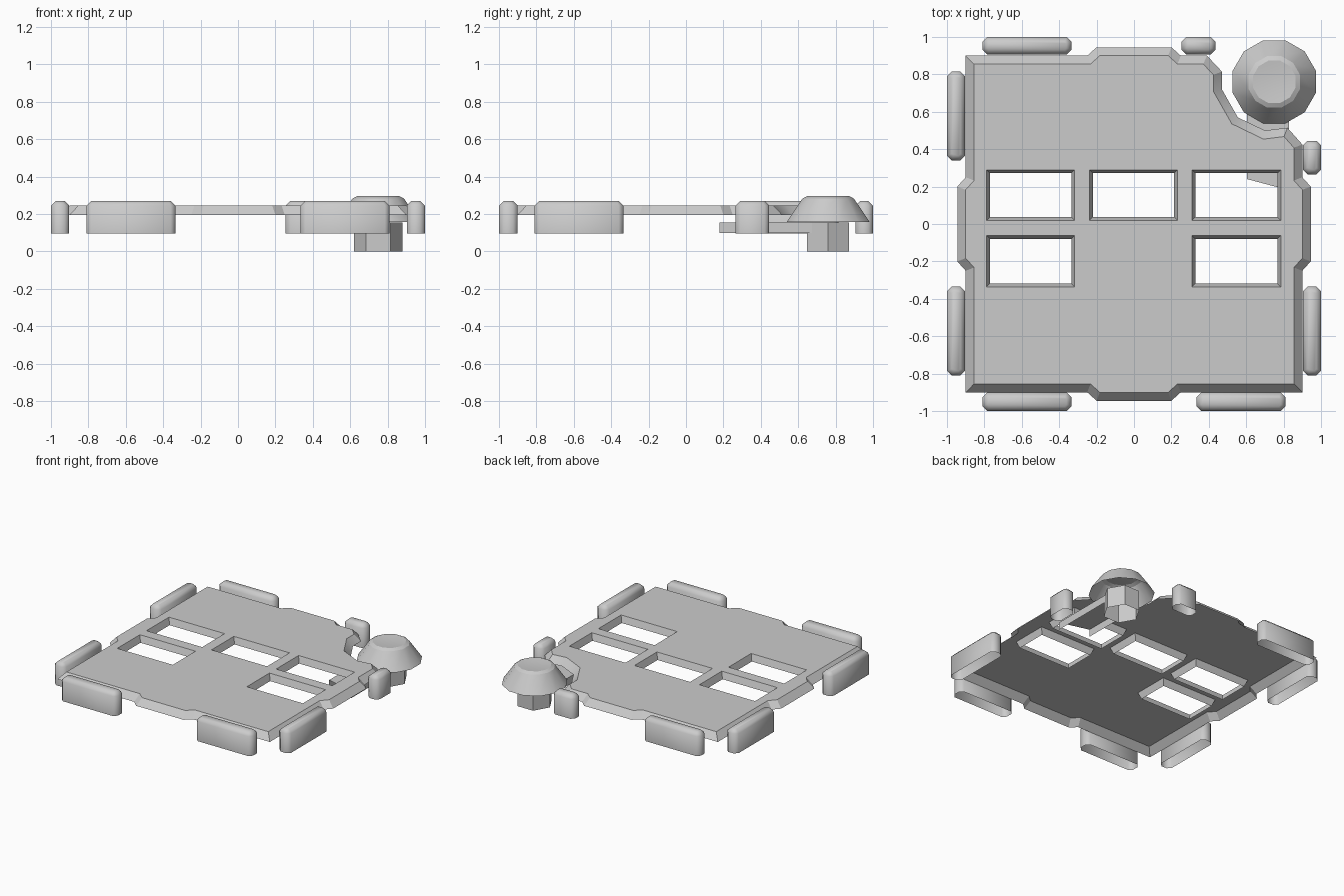
import bpy, bmesh, math
from mathutils import Vector

if "Cube" in bpy.data.objects:
    bpy.data.objects.remove(bpy.data.objects["Cube"])


def finish(name, bm, angle=None):
    me = bpy.data.meshes.new(name)
    bmesh.ops.recalc_face_normals(bm, faces=bm.faces)
    bm.to_mesh(me)
    bm.free()
    ob = bpy.data.objects.new(name, me)
    bpy.context.collection.objects.link(ob)
    if angle:
        bpy.ops.object.select_all(action='DESELECT')
        ob.select_set(True)
        bpy.context.view_layer.objects.active = ob
        bpy.ops.object.shade_smooth_by_angle(angle=math.radians(angle))
    return ob


def ring(bm, pts, z):
    return [bm.verts.new((p[0], p[1], z)) for p in pts]


def bridge(bm, a, b):
    n = len(a)
    for i in range(n):
        j = (i + 1) % n
        bm.faces.new((a[i], a[j], b[j], b[i]))


def inset(pts, d):
    """Mitred inward offset of a counter-clockwise outline."""
    out = []
    n = len(pts)
    for i in range(n):
        p, c, q = (Vector(pts[k % n]) for k in (i - 1, i, i + 1))
        e1, e2 = (c - p).normalized(), (q - c).normalized()
        n1, n2 = Vector((-e1.y, e1.x)), Vector((-e2.y, e2.x))
        m = (n1 + n2).normalized()
        out.append(c + m * d / m.dot(n1))
    return out


def rect(x0, x1, y0, y1):
    return [(x0, y0), (x1, y0), (x1, y1), (x0, y1)]


def octagon(x0, x1, y0, y1, c):
    return [(x0 + c, y0), (x1 - c, y0), (x1, y0 + c), (x1, y1 - c),
            (x1 - c, y1), (x0 + c, y1), (x0, y1 - c), (x0, y0 + c)]


def ngon(cx, cy, r, n, start=0.0):
    return [(cx + r * math.cos(start + 2 * math.pi * i / n),
             cy + r * math.sin(start + 2 * math.pi * i / n)) for i in range(n)]


LOW, TOP = 0.195, 0.245

# Plate outline: one side with its tab, turned four times
side = [(-.9, -.9), (-.25, -.9), (-.2, -.945), (.2, -.945), (.25, -.9)]
outline = []
for k in range(4):
    outline += side
    side = [(-y, x) for x, y in side]
# Notched corner around the peg
outline[10:11] = [(.9, .425), (.82, .515), (.70, .5), (.555, .57),
                  (.47, .72), (.47, .815), (.39, .9)]

# Plate: thin open shell with sloped rim and window flanges
bm = bmesh.new()
rim_low = ring(bm, outline, LOW)
rim_top = ring(bm, inset(outline, .045), TOP)
bridge(bm, rim_low, rim_top)
loops = [rim_top]
upper, lower = (.037, .272), (-.318, -.08)
for xs, ys in [((-.77, -.335), upper), ((-.22, .215), upper), ((.328, .767), upper),
               ((-.77, -.335), lower), ((.328, .767), lower)]:
    r = rect(*xs, *ys)
    hole_low = ring(bm, r, LOW)
    hole_top = ring(bm, inset(r, -.018), TOP)
    bridge(bm, hole_top, hole_low)
    loops.append(hole_top)
edges = [bm.edges.get((l[i - 1], l[i])) for l in loops for i in range(len(l))]
bmesh.ops.triangle_fill(bm, edges=edges, use_beauty=True, normal=(0, 0, 1))
finish("plate", bm, 30)

# Bumpers around the edge, open underneath
a, b = .335, .81
bumpers = {
    "front_left": (-b, -a, -1, -.9), "front_right": (a, b, -1, -.9),
    "left_front": (-1, -.903, -b, -a), "left_back": (-1, -.903, .34, .815),
    "right_front": (.903, 1, -b, -a), "right_back": (.903, 1, .265, .445),
    "back_left": (-b, -a, .906, 1), "back_right": (.255, .436, .906, 1),
}
for name, box in bumpers.items():
    bm = bmesh.new()
    o = octagon(*box, .025)
    r0, r1, r2 = ring(bm, o, .095), ring(bm, o, .245), ring(bm, inset(o, .025), .27)
    bridge(bm, r0, r1)
    bridge(bm, r1, r2)
    bm.faces.new(r2)
    bmesh.ops.remove_doubles(bm, verts=bm.verts, dist=.0005)
    finish("bumper_" + name, bm, 60)

# Peg: hexagonal stem
PX, PY = .75, .76
bm = bmesh.new()
hexa = ngon(PX, PY, .13, 6)
s0, s1 = ring(bm, hexa, 0), ring(bm, hexa, .155)
bridge(bm, s0, s1)
bm.faces.new(s1)
finish("peg_stem", bm)

# Peg: twelve-sided flared cap with slightly dished top
bm = bmesh.new()
rings = [ring(bm, ngon(PX, PY, r, 12, math.pi / 12), z)
         for r, z in [(.23, .157), (.143, .282), (.118, .295), (.06, .289)]]
for r, q in zip(rings, rings[1:]):
    bridge(bm, r, q)
bm.faces.new(rings[-1])
finish("peg_cap", bm, 25)

# Arm: open channel linking the peg to the underside of the plate
bm = bmesh.new()
arm = [(.605, .68), (.605, .24), (.83, .18), (.83, .68)]
t, l = ring(bm, arm, .155), ring(bm, arm, .098)
bm.faces.new(t)
for i, j in ((0, 1), (2, 3)):
    bm.faces.new((t[i], t[j], l[j], l[i]))
finish("peg_arm", bm)
